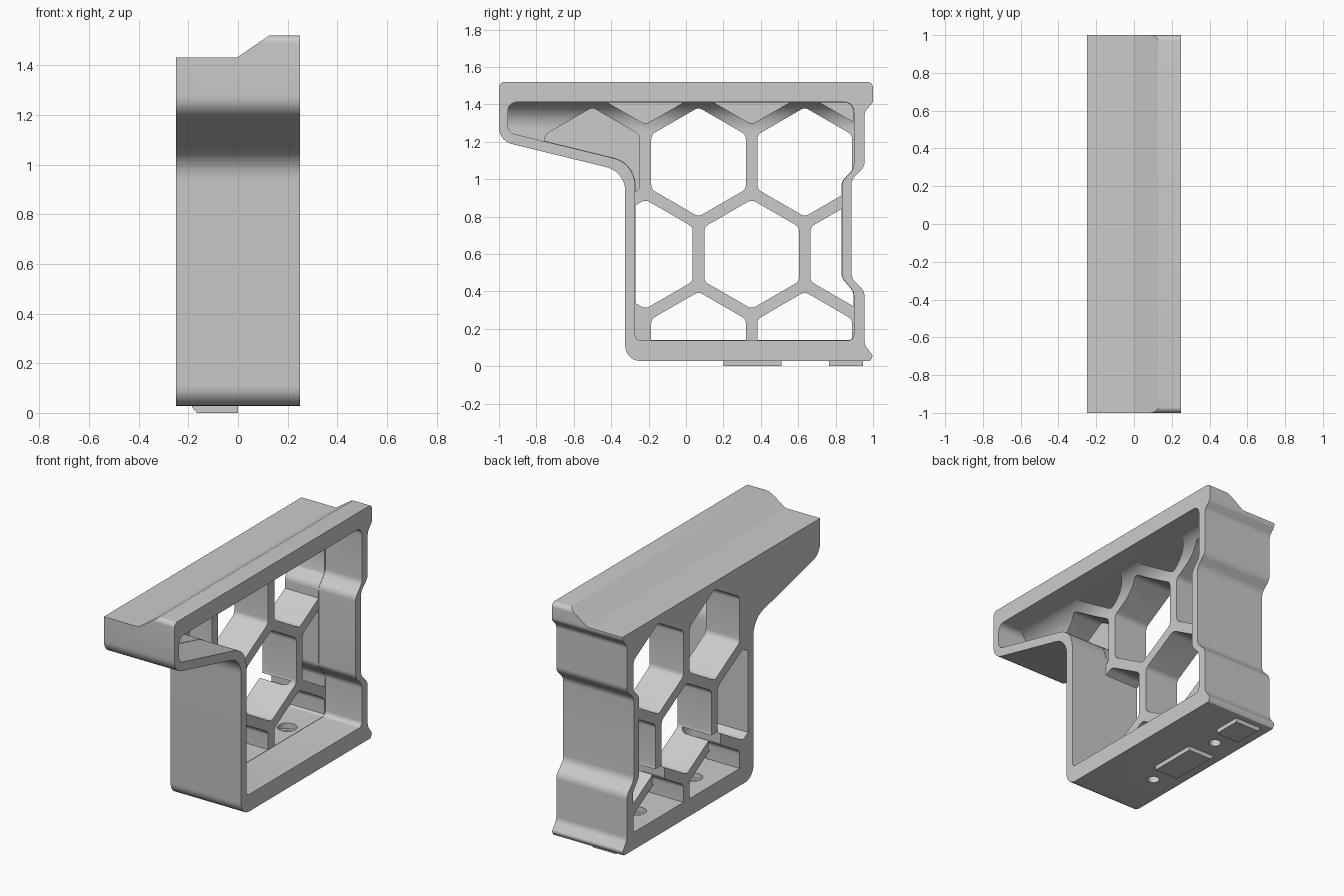
import bpy, bmesh, math
from mathutils import Vector

cube = bpy.data.objects.get("Cube")
if cube:
    bpy.data.objects.remove(cube)

grey = bpy.data.materials.new("plain grey")
grey.use_nodes = True
COLOUR = (0.6, 0.6, 0.6, 1)
grey.diffuse_color = COLOUR
grey.node_tree.nodes["Principled BSDF"].inputs["Base Color"].default_value = COLOUR


def rounded(corners, steps=7):
    """Polygon with each (u, v, radius) corner turned into an arc."""
    out = []
    for i, (u, v, r) in enumerate(corners):
        p = Vector((u, v))
        a = (Vector(corners[i - 1][:2]) - p).normalized()
        b = (Vector(corners[(i + 1) % len(corners)][:2]) - p).normalized()
        half = a.angle(b) / 2
        if r == 0:
            out.append(p)
            continue
        start = p + a * r / math.tan(half)
        centre = p + (a + b).normalized() * r / math.sin(half)
        sweep = (start - centre).angle_signed(p + b * r / math.tan(half) - centre)
        for k in range(steps + 1):
            t = -sweep * k / steps
            d = start - centre
            out.append(centre + Vector((d.x * math.cos(t) - d.y * math.sin(t),
                                        d.x * math.sin(t) + d.y * math.cos(t))))
    return out


def inset(points, d):
    """Shift a clockwise outline inwards by d."""
    out = []
    for i, p in enumerate(points):
        t = (points[(i + 1) % len(points)] - points[i - 1]).normalized()
        out.append(p + Vector((t.y, -t.x)) * d)
    return out


def prism(name, loops, lo, hi, axis="x", helper=False):
    """Extrude outlines along x (outline in y, z) or along y (outline in x, z)."""
    bm = bmesh.new()
    for pts in loops:
        ends = []
        for s in (lo, hi):
            ends.append([bm.verts.new((s, p[0], p[1]) if axis == "x" else (p[0], s, p[1]))
                         for p in pts])
        bm.faces.new(ends[0])
        bm.faces.new(ends[1][::-1])
        for i in range(len(pts)):
            j = (i + 1) % len(pts)
            bm.faces.new((ends[0][i], ends[0][j], ends[1][j], ends[1][i]))
    bmesh.ops.recalc_face_normals(bm, faces=bm.faces)
    mesh = bpy.data.meshes.new(name)
    bm.to_mesh(mesh)
    bm.free()
    ob = bpy.data.objects.new(name, mesh)
    bpy.context.collection.objects.link(ob)
    mesh.materials.append(grey)
    ob.hide_render = helper
    return ob


def boolean(ob, cutter, operation="DIFFERENCE"):
    """Apply a boolean and remove the cutter."""
    mod = ob.modifiers.new("cut", "BOOLEAN")
    mod.operation, mod.object, mod.solver = operation, cutter, "EXACT"
    bpy.ops.object.select_all(action="DESELECT")
    bpy.context.view_layer.objects.active = ob
    ob.select_set(True)
    bpy.ops.object.modifier_apply(modifier=mod.name)
    bpy.data.objects.remove(cutter)


def cylinder(x, y, z0, z1, r):
    bpy.ops.mesh.primitive_cylinder_add(vertices=32, radius=r, depth=z1 - z0,
                                        location=(x, y, (z0 + z1) / 2))
    ob = bpy.context.object
    ob.data.materials.append(grey)
    return ob


# Side outlines of the body and of its hollow, clockwise as (y, z, radius)
outer = rounded([
    (-1, 1.52, .03), (1, 1.52, .03), (1, 1.41, .04), (.955, 1.36, .05),
    (.955, 1.065, .07), (.885, 1.0, .07), (.885, .47, .07), (.955, .4, .07),
    (.955, .115, .06), (1, .055, .02), (.985, .028, .008),
    (-.325, .028, .08), (-.325, 1.04, .13), (-1, 1.205, .09)])
inner = rounded([
    (-.952, 1.412, .045), (.897, 1.412, .05), (.897, 1.055, .06), (.833, .985, .06),
    (.833, .475, .06), (.897, .4, .06), (.897, .137, .03),
    (-.272, .137, .03), (-.272, 1.085, .15), (-.952, 1.25, .045)])

WEB = -.01      # inner face of the honeycomb web
body = prism("grip_body", [outer], -.25, .25)

# Hollow on the open side, with a large fillet under the ceiling
hollow = prism("hollow_cutter", [inner], WEB, .4, helper=True)
R = .14
fillet = [(WEB - .1, 1.5), (WEB + R, 1.5)]
fillet += [(WEB + R - R * math.sin(t * math.pi / 20), 1.412 - R + R * math.cos(t * math.pi / 20))
           for t in range(11)]
fillet.append((WEB - .1, 1.412 - R))
boolean(hollow, prism("ceiling_fillet", [fillet], -1.2, 1.2, "y", True))
boolean(body, hollow)


# Honeycomb openings, clipped to the hollow
def hexagon(y, z):
    return rounded([(y + .292 * math.sin(a * math.pi / 3), z + .292 * math.cos(a * math.pi / 3), .04)
                    for a in range(6)], 5)


PITCH, ROW = .568, .493
Y0, Z0 = .067, 1.092
through = [hexagon(Y0 + k * PITCH, Z0) for k in (0, 1)]
through += [hexagon(Y0 + (k - .5) * PITCH, Z0 - ROW) for k in (0, 1, 2)]
through += [hexagon(Y0 + k * PITCH, Z0 - 2 * ROW) for k in (0, 1)]
blind = [hexagon(Y0 - PITCH, Z0)]
blind += [hexagon(Y0 + (k - .5) * PITCH, Z0 + ROW) for k in (0, 1, 2)]
for name, cells, depth in (("open_cells", through, -.4), ("closed_cells", blind, -.17)):
    cells_ob = prism(name, cells, depth, .2, helper=True)
    clip = prism("clip", [inset(inner, .002)], -.6, .6, helper=True)
    boolean(cells_ob, clip, "INTERSECT")
    boolean(body, cells_ob)

# Stepped top: low shelf, slope and raised rail
step = [(-.4, 1.43), (-.005, 1.43), (.128, 1.5205), (.128, 1.7), (-.4, 1.7)]
boolean(body, prism("step_cutter", [step], -1.2, 1.2, "y", True))

# Screw holes, countersinks and the access slots through the ribs above
for y in (Y0, Y0 + PITCH):
    boolean(body, cylinder(-.095, y, -.1, .25, .035))
    boolean(body, cylinder(-.095, y, .105, .2, .058))
    slot = rounded([(y - .06, .46, 0), (y + .06, .46, 0), (y + .06, .37, 0), (y - .06, .37, 0)])
    boolean(body, prism("slot_cutter", [slot], -.4, -.095, helper=True))
    boolean(body, cylinder(-.095, y, .3695, .4605, .0605))

# Locating tabs underneath, with chamfered lower edges
tabs = []
for name, y0, y1 in (("front_locating_tab", .2, .51), ("rear_locating_tab", .765, .945)):
    profile = [(-.185, .03), (-.185, .022), (-.165, 0), (0, 0), (0, .03)]
    tabs.append(prism(name, [profile], y0, y1, "y"))

for ob in [body] + tabs:
    bpy.ops.object.select_all(action="DESELECT")
    bpy.context.view_layer.objects.active = ob
    ob.select_set(True)
    bpy.ops.object.shade_smooth_by_angle(angle=math.radians(30))
